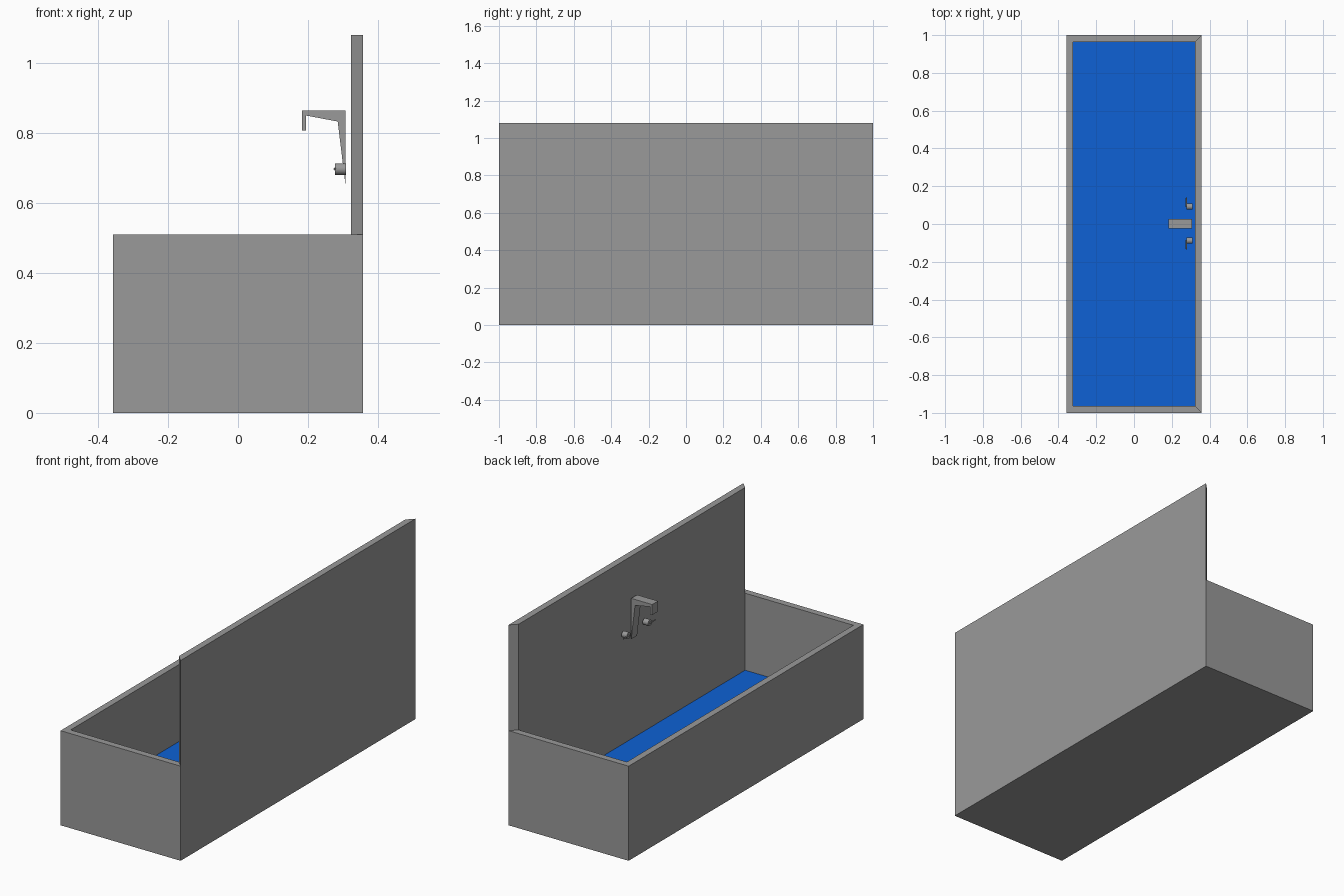
import bpy
import bmesh
import math
from mathutils import Matrix, Vector

cube = bpy.data.objects.get("Cube")
if cube:
    bpy.data.objects.remove(cube, do_unlink=True)


def material(name, color):
    mat = bpy.data.materials.new(name)
    mat.use_nodes = True
    mat.diffuse_color = color
    mat.node_tree.nodes["Principled BSDF"].inputs["Base Color"].default_value = color
    return mat


stone = material("grey stone", (0.32, 0.32, 0.32, 1))
water = material("blue water", (0.0044, 0.12, 0.66, 1))


def add_object(name, bm, *materials):
    bmesh.ops.recalc_face_normals(bm, faces=bm.faces)
    mesh = bpy.data.meshes.new(name)
    bm.to_mesh(mesh)
    bm.free()
    for mat in materials:
        mesh.materials.append(mat)
    obj = bpy.data.objects.new(name, mesh)
    bpy.context.collection.objects.link(obj)
    return obj


def extrude_face(bm, face, height):
    new = bmesh.ops.extrude_discrete_faces(bm, faces=[face])["faces"][0]
    bmesh.ops.translate(bm, verts=new.verts, vec=(0, 0, height))
    return new


def cylinder(name, center, axis, radius, tip_radius, length, sides):
    bm = bmesh.new()
    turn = Vector(axis).to_track_quat("Z", "Y").to_matrix().to_4x4()
    bmesh.ops.create_cone(bm, cap_ends=True, segments=sides, radius1=radius,
                          radius2=tip_radius, depth=length,
                          matrix=Matrix.Translation(center) @ turn)
    obj = add_object(name, bm, stone)
    bpy.ops.object.select_all(action="DESELECT")
    obj.select_set(True)
    bpy.context.view_layer.objects.active = obj
    bpy.ops.object.shade_smooth_by_angle(angle=math.radians(35))


# Trough: box with a mitred rim, sunk basin and raised back wall
RIM_Z, WALL_Z, FLOOR_Z = 0.51, 1.08, 0.095
WALL_X = 0.308
bm = bmesh.new()
bmesh.ops.create_cube(bm, size=1, matrix=Matrix.Translation((0, 0, RIM_Z / 2))
                      @ Matrix.Diagonal((0.716, 2, RIM_Z, 1)))
bm.normal_update()
top = max(bm.faces, key=lambda f: f.normal.z)
rim = bmesh.ops.inset_individual(bm, faces=[top], thickness=0.05)["faces"]
wall_base = max(rim, key=lambda f: f.calc_center_median().x)
floor = extrude_face(bm, top, FLOOR_Z - RIM_Z)
floor.material_index = 1
extrude_face(bm, wall_base, WALL_Z - RIM_Z)
add_object("trough", bm, stone, water)

# Spout: side profile extruded across its width
MID_Y, SPOUT_WIDTH = 0.002, 0.05
profile = [(WALL_X, 0.865), (0.183, 0.865), (0.183, 0.808), (0.195, 0.808),
           (0.195, 0.85), (0.285, 0.833), (WALL_X, 0.645)]
bm = bmesh.new()
side = bm.faces.new([bm.verts.new((x, MID_Y - SPOUT_WIDTH / 2, z)) for x, z in profile])
new = bmesh.ops.extrude_face_region(bm, geom=[side])["geom"]
bmesh.ops.translate(bm, verts=[v for v in new if isinstance(v, bmesh.types.BMVert)],
                    vec=(0, SPOUT_WIDTH, 0))
add_object("spout", bm, stone)

# Taps: a round knob with a thin lever on each side of the spout
for label, sign in (("left", 1), ("right", -1)):
    y = MID_Y + sign * 0.09
    cylinder(label + "_knob", (0.293, y, 0.697), (1, 0, 0), 0.0165, 0.0165, 0.032, 24)
    cylinder(label + "_lever", (0.277, y + sign * 0.022, 0.697), (0, sign, 0),
             0.004, 0.003, 0.05, 8)
